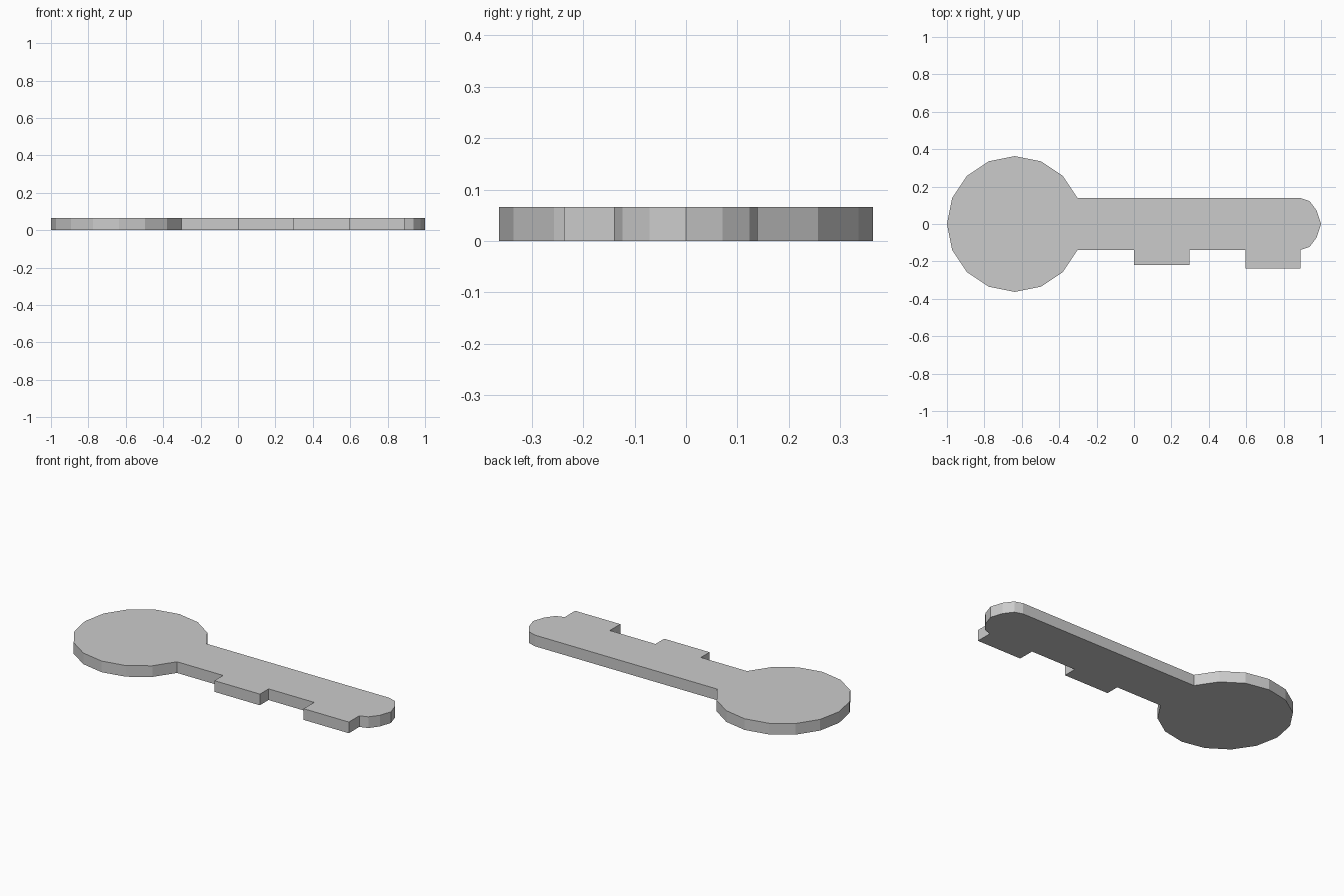
import bpy, bmesh
from math import cos, sin, radians

cube = bpy.data.objects.get("Cube")
if cube:
    bpy.data.objects.remove(cube, do_unlink=True)

HEIGHT = 0.066
HEAD_R, HEAD_X = 0.363, -0.637
SHAFT_HALF = HEAD_R * sin(radians(22.5))

metal = bpy.data.materials.new("grey_metal")
metal.use_nodes = True
colour = (0.6, 0.6, 0.6, 1)
metal.diffuse_color = colour
bsdf = next(n for n in metal.node_tree.nodes if n.type == 'BSDF_PRINCIPLED')
bsdf.inputs["Base Color"].default_value = colour


def tooth(left, right, depth):
    """Corners of a rectangular tooth on the lower shaft edge."""
    return [(left, -SHAFT_HALF), (left, -depth), (right, -depth), (right, -SHAFT_HALF)]


# Round sixteen-sided head, open where the shaft joins it
angles = [radians(22.5 * i) for i in range(1, 16)]
outline = [(HEAD_X + HEAD_R * cos(a), HEAD_R * sin(a)) for a in angles]

# Two teeth along the shaft
outline += tooth(0.0, 0.297, 0.22) + tooth(0.595, 0.89, 0.237)

# Rounded tip, mirrored about the shaft axis
tip = [(0.938, 0.123), (0.977, 0.071)]
outline += [(x, -y) for x, y in tip] + [(1.0, 0.0)] + tip[::-1]
outline.append((0.89, SHAFT_HALF))

# Extrude the outline into a flat plate
bm = bmesh.new()
base = bm.faces.new([bm.verts.new((x, y, 0)) for x, y in outline])
result = bmesh.ops.extrude_face_region(bm, geom=[base], use_keep_orig=True)
top = [v for v in result["geom"] if isinstance(v, bmesh.types.BMVert)]
bmesh.ops.translate(bm, verts=top, vec=(0, 0, HEIGHT))
bmesh.ops.recalc_face_normals(bm, faces=bm.faces)
mesh = bpy.data.meshes.new("key")
bm.to_mesh(mesh)
bm.free()
mesh.materials.append(metal)
key = bpy.data.objects.new("key", mesh)
bpy.context.collection.objects.link(key)
